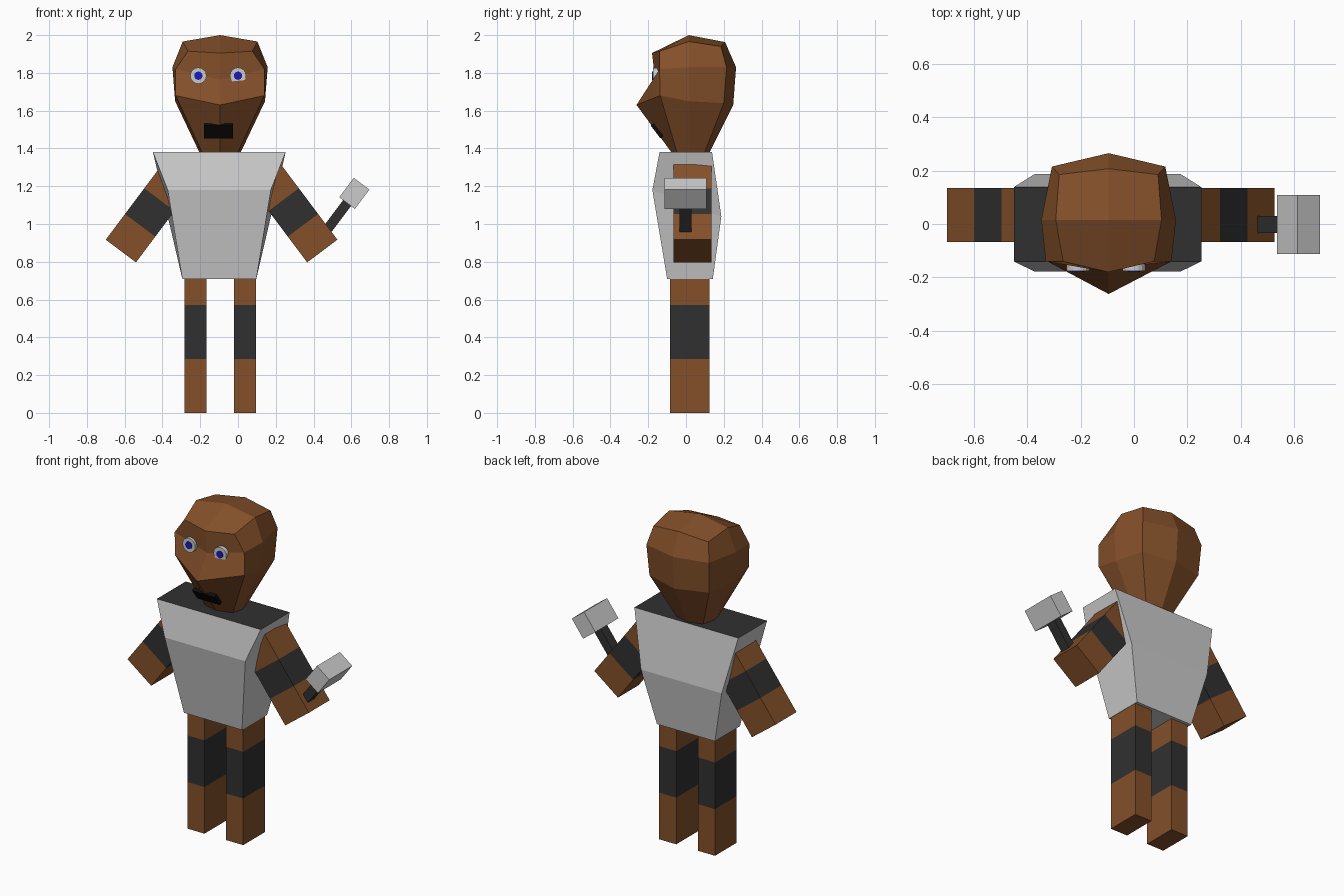
import bpy, bmesh, math
from mathutils import Matrix, Vector

if "Cube" in bpy.data.objects:
    bpy.data.objects.remove(bpy.data.objects["Cube"])

CX = -0.095  # symmetry line of the figure


def material(name, rgb):
    m = bpy.data.materials.new(name)
    m.diffuse_color = (*rgb, 1)
    m.use_nodes = True
    m.node_tree.nodes["Principled BSDF"].inputs["Base Color"].default_value = m.diffuse_color
    return m


BROWN = material("brown", (0.23, 0.08, 0.023))
BLACK = material("black", (0.03, 0.03, 0.03))
DARK = material("mouth_black", (0.004, 0.004, 0.004))
BLUE = material("blue", (0.01, 0.01, 0.5))


def finish(name, bm, mats, matrix=Matrix()):
    bmesh.ops.recalc_face_normals(bm, faces=bm.faces)
    bm.transform(matrix)
    me = bpy.data.meshes.new(name)
    bm.to_mesh(me)
    bm.free()
    for m in mats:
        me.materials.append(m)
    ob = bpy.data.objects.new(name, me)
    bpy.context.collection.objects.link(ob)
    return ob


def loft(rings, apex=None):
    """Bridge closed rings; returns bmesh, list of side-face bands, and caps."""
    bm = bmesh.new()
    vs = [[bm.verts.new(p) for p in r] for r in rings]
    n = len(vs[0])
    bands = [[bm.faces.new((a[i], a[(i + 1) % n], b[(i + 1) % n], b[i])) for i in range(n)]
             for a, b in zip(vs, vs[1:])]
    caps = [bm.faces.new(vs[0])]
    if apex:
        c, t = bm.verts.new(apex), vs[-1]
        caps += [bm.faces.new((c, t[i], t[i + 1], t[(i + 2) % n])) for i in range(0, n, 2)]
    else:
        caps.append(bm.faces.new(vs[-1]))
    return bm, bands, caps


def box(name, size, center, mats=(), angle=0, axis='Y'):
    bm = bmesh.new()
    bmesh.ops.create_cube(bm, size=1, matrix=Matrix.Diagonal((*size, 1)))
    return finish(name, bm, mats, Matrix.Translation(center) @ Matrix.Rotation(angle, 4, axis))


def limb(name, width, y0, y1, third, origin, angle=0):
    """Square limb in three equal lengths, the middle one black."""
    w = width / 2
    rings = [[(-w, y0, z), (w, y0, z), (w, y1, z), (-w, y1, z)]
             for z in (0, third, 2 * third, 3 * third)]
    bm, bands, _ = loft(rings)
    for f in bands[1]:
        f.material_index = 1
    finish(name, bm, (BROWN, BLACK), Matrix.Translation(origin) @ Matrix.Rotation(angle, 4, 'Y'))


TILT = math.atan2(0.6, 0.8)

# legs and arms
for side, x in (("left", -0.225), ("right", 0.037)):
    limb(side + "_leg", 0.116, -0.085, 0.124, 0.285, (x, 0, 0))
limb("right_arm", 0.2, -0.067, 0.134, 0.17, (0.446, 0, 0.857), -TILT)
limb("left_arm", 0.2, -0.067, 0.134, 0.17, (-0.62, 0, 0.857), TILT)

# torso: (half width, y, z) front and back for each level, black top face
torso = [((0.196, -0.10, 0.71), (0.196, 0.142, 0.71)),
         ((0.273, -0.178, 1.18), (0.273, 0.187, 1.04)),
         ((0.351, -0.14, 1.38), (0.351, 0.138, 1.38))]
rings = [[(CX - 0.004 + s * h[0], h[1], h[2]) for s, h in ((-1, f), (1, f), (1, b), (-1, b))]
         for f, b in torso]
bm, _, caps = loft(rings)
caps[1].material_index = 1
finish("torso", bm, (None, BLACK))

# head: half rings from front middle round to back middle, mirrored
half_rings = [
    [(0, -0.07, 1.37), (0.09, -0.045, 1.37), (0.105, 0.02, 1.37), (0.085, 0.095, 1.37), (0, 0.12, 1.37)],
    [(0, -0.262, 1.63), (0.235, -0.137, 1.68), (0.238, 0.015, 1.65), (0.202, 0.2, 1.64), (0, 0.25, 1.63)],
    [(0, -0.163, 1.765), (0.235, -0.14, 1.82), (0.252, 0.015, 1.83), (0.212, 0.215, 1.83), (0, 0.265, 1.83)],
    [(0, -0.18, 1.905), (0.17, -0.14, 1.915), (0.198, 0.015, 1.966), (0.185, 0.185, 1.94), (0, 0.207, 1.963)],
]
rings = []
for h in half_rings:
    full = h + [(-x, y, z) for x, y, z in h[-2:0:-1]]
    rings.append([(x + CX, y, z) for x, y, z in full])
bm, _, _ = loft(rings, apex=(CX, 0.015, 2.0))
finish("head", bm, (BROWN,))


# eyes: white discs with blue pupils
def disc(name, radius, y, x, mats):
    bm = bmesh.new()
    bmesh.ops.create_cone(bm, cap_ends=True, segments=16, radius1=radius, radius2=radius, depth=0.04)
    finish(name, bm, mats, Matrix.Translation((x, y + 0.02, 1.785)) @ Matrix.Rotation(math.pi / 2, 4, 'X'))


for side, x in (("left", -0.21), ("right", 0.0)):
    disc(side + "_eye", 0.043, -0.175, x, ())
    disc(side + "_pupil", 0.022, -0.179, x, (BLUE,))

# mouth: thin plate leaning along the lower face
box("mouth", (0.154, 0.02, 0.085), (CX - 0.008, -0.153, 1.493), (DARK,), math.atan2(0.19, 0.25), 'X')

# hammer held in the right hand
axis = Vector((0.6, 0, 0.8))
center = Vector((0.616, -0.002, 1.162))
box("hammer_handle", (0.052, 0.063, 0.28), center - axis * 0.17, (BLACK,), TILT)
box("hammer_head", (0.104, 0.222, 0.128), center, (), TILT)
